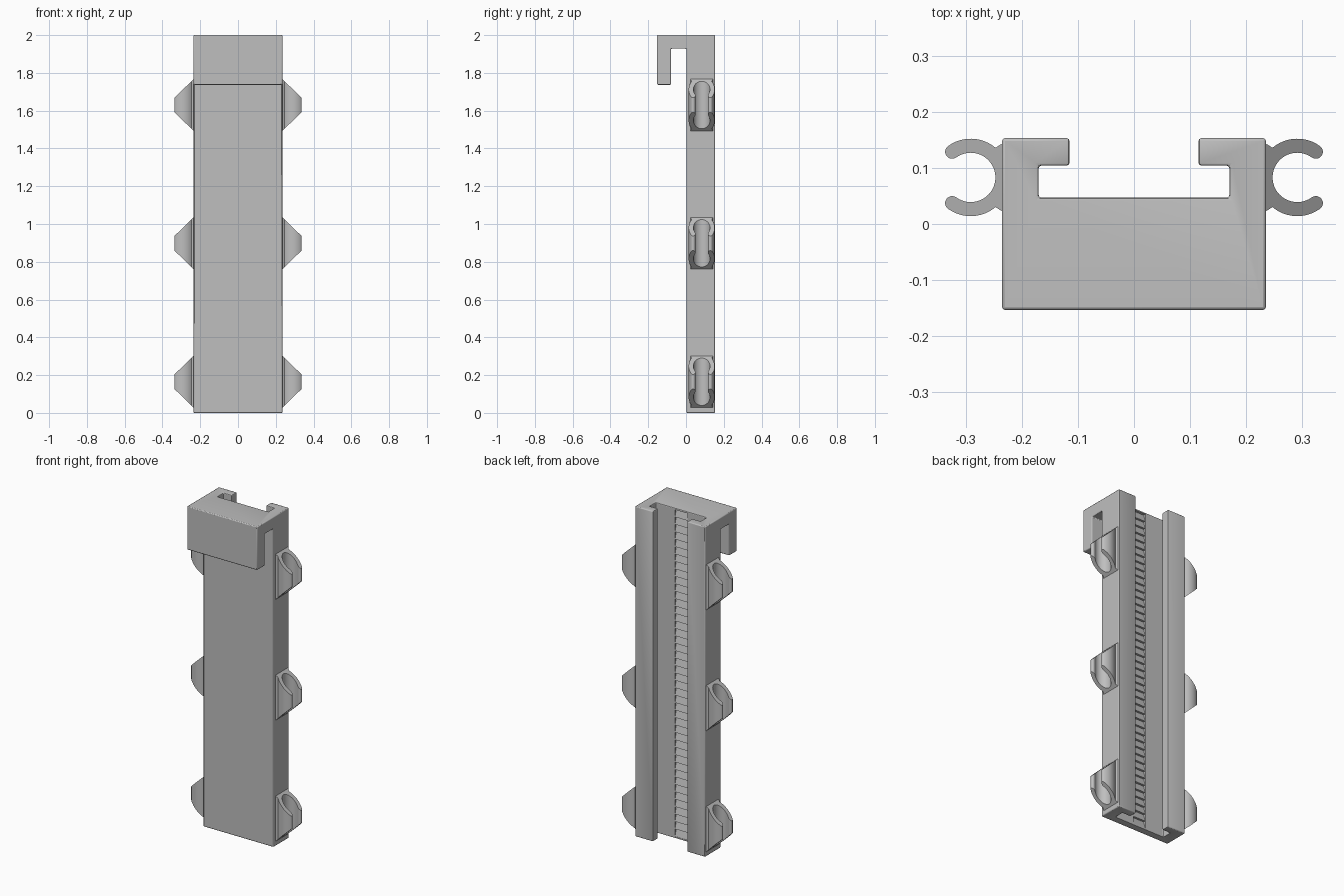
import bpy, bmesh
from math import sin, cos, radians
from mathutils import Vector

if "Cube" in bpy.data.objects:
    bpy.data.objects.remove(bpy.data.objects["Cube"], do_unlink=True)

grey = bpy.data.materials.new("light_grey")
grey.use_nodes = True
COLOUR = (0.52, 0.52, 0.52, 1)
grey.diffuse_color = COLOUR
grey.node_tree.nodes["Principled BSDF"].inputs["Base Color"].default_value = COLOUR


def prism(name, low, high):
    """Solid between two matching outlines."""
    bm = bmesh.new()
    a = [bm.verts.new(p) for p in low]
    b = [bm.verts.new(p) for p in high]
    bm.faces.new(a)
    bm.faces.new(b)
    for i in range(len(a)):
        j = (i + 1) % len(a)
        bm.faces.new((a[i], a[j], b[j], b[i]))
    bmesh.ops.recalc_face_normals(bm, faces=bm.faces)
    mesh = bpy.data.meshes.new(name)
    bm.to_mesh(mesh)
    bm.free()
    mesh.materials.append(grey)
    obj = bpy.data.objects.new(name, mesh)
    bpy.context.collection.objects.link(obj)
    return obj


def side_prism(name, profile, half):
    return prism(name, [(-half, y, z) for y, z in profile],
                 [(half, y, z) for y, z in profile])


def cut(obj, cutter):
    mod = obj.modifiers.new("cut", 'BOOLEAN')
    mod.operation = 'DIFFERENCE'
    mod.solver = 'EXACT'
    mod.object = cutter
    cutter.hide_render = True
    cutter.hide_set(True)


def smooth(obj):
    bpy.ops.object.select_all(action='DESELECT')
    obj.select_set(True)
    bpy.context.view_layer.objects.active = obj
    bpy.ops.object.shade_smooth_by_angle(angle=radians(30))


# Rail with the hanging hook at the top of its front
FRONT, BACK, STEM, FLOOR = -0.153, 0.153, 0.003, 0.047
rail = side_prism("rail_with_hook", [
    (BACK, 0), (BACK, 2), (FRONT, 2), (FRONT, 1.737), (-0.079, 1.737),
    (-0.079, 1.928), (STEM, 1.928), (STEM, 0)], 0.235)

# T-shaped channel down the back
half_slot = [(0.115, 0.2), (0.115, 0.104), (0.17, 0.104), (0.17, FLOOR)]
slot = half_slot + [(-x, y) for x, y in reversed(half_slot)]
channel = prism("channel_cutter", [(x, y, -0.1) for x, y in slot],
                [(x, y, 2.1) for x, y in slot])

# Ratchet teeth sunk into the channel floor
TEETH, DEPTH = 44, 0.015
pitch = 1.98 / TEETH
saw = [(FLOOR + 0.02, 0.01)]
for i in range(TEETH):
    z = 0.01 + i * pitch
    saw += [(FLOOR - 0.002, z), (FLOOR - DEPTH, z + pitch)]
saw.append((FLOOR + 0.02, 0.01 + TEETH * pitch))
ratchet = side_prism("ratchet_cutter", saw, 0.042)

smooth(rail)
cut(rail, channel)
bevel = rail.modifiers.new("soft_edges", 'BEVEL')
bevel.width = 0.005
bevel.segments = 2
bevel.limit_method = 'ANGLE'
cut(rail, ratchet)

# Open ring clips, tapering away from the rail
CX, CY, OUTER, INNER, OPEN = 0.291, 0.083, 0.069, 0.044, 54


def arc(cx, cy, r, start, end, steps):
    angles = [radians(start + (end - start) * i / steps) for i in range(steps + 1)]
    return [(cx + r * cos(a), cy + r * sin(a)) for a in angles]


def tip(angle, start):
    mid, r = (OUTER + INNER) / 2, (OUTER - INNER) / 2
    a = radians(angle)
    return arc(CX + mid * cos(a), CY + mid * sin(a), r, start, start + 180, 8)[1:-1]


ring = arc(CX, CY, OUTER, OPEN, 130, 12)
ring += [(0.239, CY + 0.058), (0.23, CY + 0.062), (0.23, CY - 0.062), (0.239, CY - 0.058)]
ring += arc(CX, CY, OUTER, 230, 360 - OPEN, 12)
ring += tip(-OPEN, -OPEN)
ring += arc(CX, CY, INNER, 360 - OPEN, OPEN, 36)
ring += tip(OPEN, OPEN - 180)


def taper(x):
    return 0.042 + (0.333 - x) * 0.97


for level, height in (("lower", 0.165), ("middle", 0.898), ("upper", 1.63)):
    for side, s in (("left", 1), ("right", -1)):
        clip = prism(f"{level}_{side}_clip",
                     [(s * x, y, height - taper(x)) for x, y in ring],
                     [(s * x, y, height + taper(x)) for x, y in ring])
        smooth(clip)
